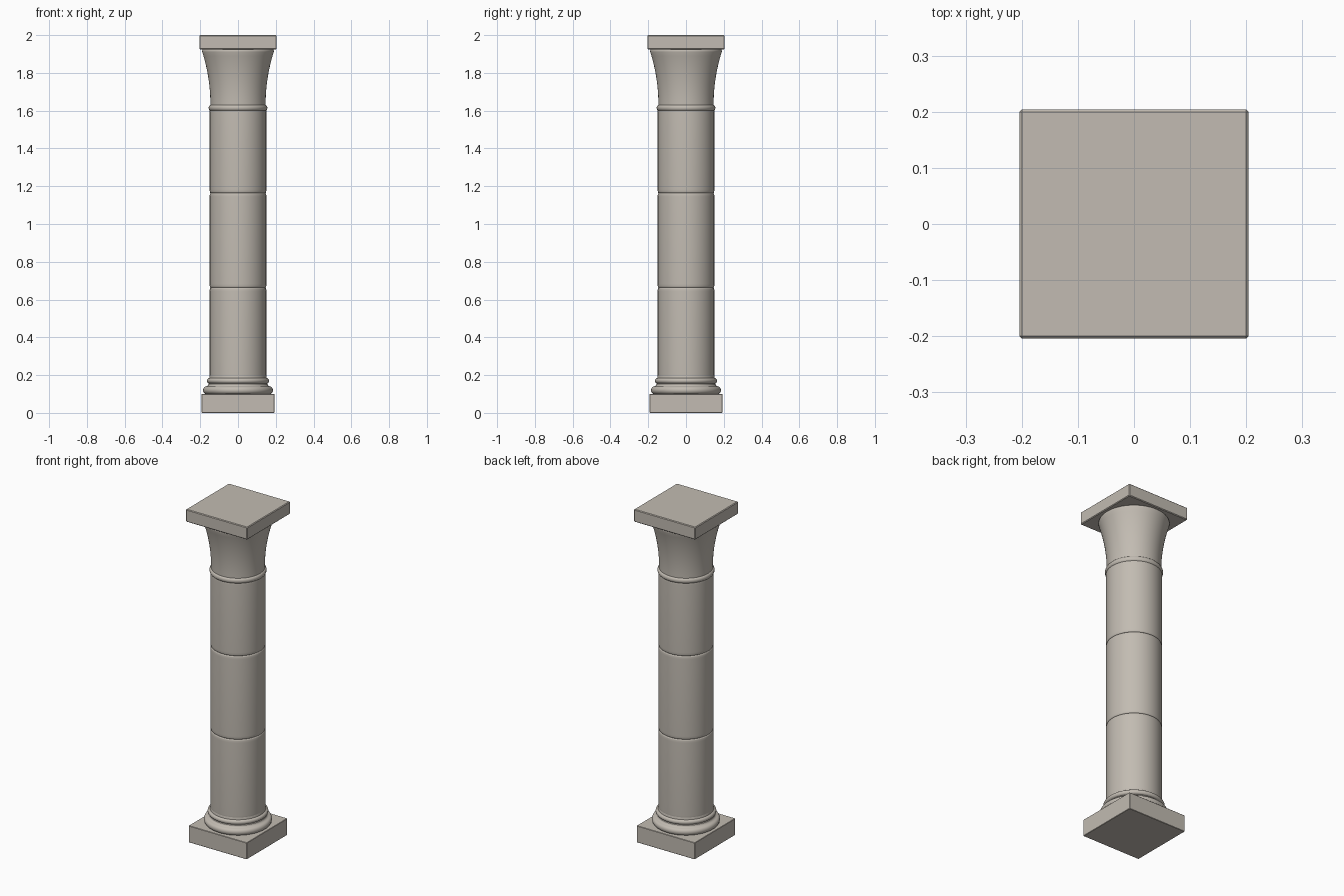
import bpy, bmesh, math

if "Cube" in bpy.data.objects:
    bpy.data.objects.remove(bpy.data.objects["Cube"])

stone = bpy.data.materials.new("warm_grey_stone")
stone.diffuse_color = (0.54, 0.50, 0.445, 1)
stone.use_nodes = True
stone.node_tree.nodes["Principled BSDF"].inputs["Base Color"].default_value = stone.diffuse_color
SIDES = 64


def finish(name, bm, angle):
    bmesh.ops.recalc_face_normals(bm, faces=bm.faces)
    me = bpy.data.meshes.new(name)
    bm.to_mesh(me)
    bm.free()
    me.materials.append(stone)
    ob = bpy.data.objects.new(name, me)
    bpy.context.collection.objects.link(ob)
    bpy.ops.object.select_all(action='DESELECT')
    ob.select_set(True)
    bpy.context.view_layer.objects.active = ob
    bpy.ops.object.shade_smooth_by_angle(angle=math.radians(angle))
    return ob


def lathe(name, profile, angle=40):
    """Turn a list of (radius, z) points into a capped round part."""
    bm = bmesh.new()
    rings = []
    for r, z in profile:
        rings.append([bm.verts.new((r * math.cos(a), r * math.sin(a), z))
                      for a in (2 * math.pi * i / SIDES for i in range(SIDES))])
    for lo, hi in zip(rings, rings[1:]):
        for i in range(SIDES):
            j = (i + 1) % SIDES
            bm.faces.new((lo[i], lo[j], hi[j], hi[i]))
    bm.faces.new(rings[0])
    bm.faces.new(rings[-1])
    return finish(name, bm, angle)


def slab(name, half, z0, z1, bevel):
    bm = bmesh.new()
    bmesh.ops.create_cube(bm, size=1)
    for v in bm.verts:
        v.co = (v.co.x * 2 * half, v.co.y * 2 * half, z0 + (v.co.z + 0.5) * (z1 - z0))
    bmesh.ops.bevel(bm, geom=bm.edges[:], offset=bevel, segments=1, affect='EDGES')
    return finish(name, bm, 20)


def bulge(r, z, depth, half_h, steps=8):
    """Half-round moulding profile around height z."""
    return [(r + depth * math.cos(t), z + half_h * math.sin(t))
            for t in (-math.pi / 2 + math.pi * i / steps for i in range(steps + 1))]


# square blocks at the foot and the head
slab("plinth", 0.193, 0.0, 0.1, 0.002)
slab("abacus", 0.204, 1.925, 2.0, 0.004)

# stacked base mouldings: large roll, hollow, small roll, flare into the shaft
lathe("base_moulding",
      bulge(0.168, 0.12, 0.017, 0.02)
      + [(0.161, 0.143), (0.158, 0.148), (0.157, 0.153)]
      + bulge(0.152, 0.17, 0.013, 0.014)
      + [(0.151, 0.19), (0.149, 0.2)])

# three shaft drums with softly rounded joints
joints = [0.185, 0.663, 1.164, 1.61]
for i, (z0, z1) in enumerate(zip(joints, joints[1:])):
    lathe(f"shaft_drum_{i + 1}",
          [(0.145, z0), (0.148, z0 + 0.002), (0.1495, z0 + 0.008), (0.15, z0 + 0.02),
           (0.15, z1 - 0.02), (0.1495, z1 - 0.008), (0.148, z1 - 0.002), (0.145, z1)], 60)

# neck ring and flared capital
lathe("neck_ring", bulge(0.143, 1.615, 0.0125, 0.016))
flare = [(0.146 + 0.043 * t ** 2.1, 1.625 + 0.285 * t) for t in (i / 14 for i in range(15))]
lathe("capital", flare + [(0.190, 1.916), (0.189, 1.921), (0.184, 1.926)], 60)
